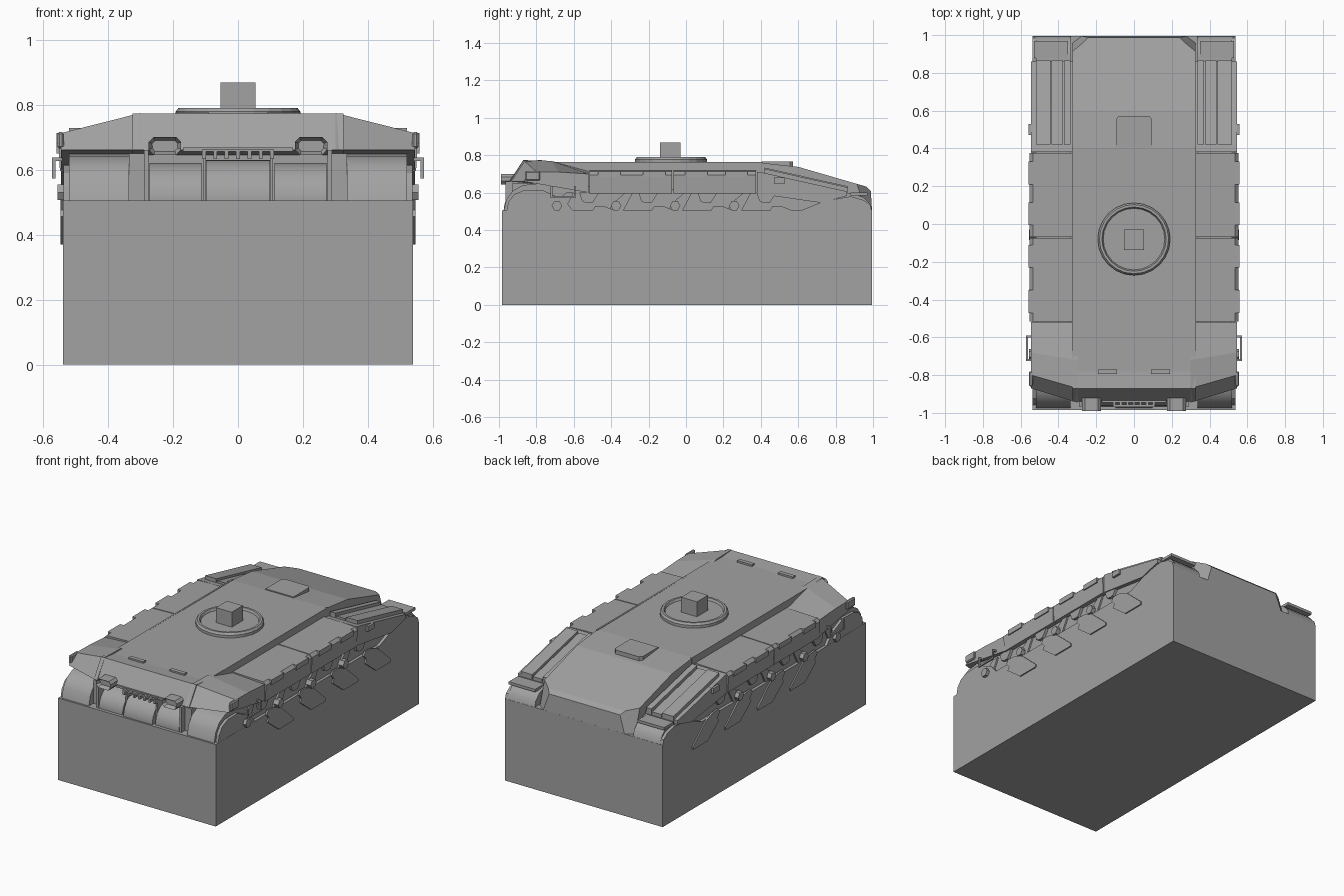
import bpy, bmesh, math
from mathutils import Matrix, Vector

cube = bpy.data.objects.get("Cube")
if cube:
    bpy.data.objects.remove(cube, do_unlink=True)

GREY = (0.36, 0.36, 0.36, 1)
mat = bpy.data.materials.new("hull_grey")
mat.use_nodes = True
mat.diffuse_color = GREY
mat.node_tree.nodes["Principled BSDF"].inputs["Base Color"].default_value = GREY


def finish(name, bm, pair=False, smooth=False, bevel=0):
    """Turn a bmesh into an object, mirrored across x when it is one of a pair."""
    bmesh.ops.recalc_face_normals(bm, faces=bm.faces[:])
    if bevel:
        bmesh.ops.bevel(bm, geom=bm.edges[:], offset=bevel, segments=1, affect='EDGES')
    mesh = bpy.data.meshes.new(name)
    bm.to_mesh(mesh)
    bm.free()
    mesh.materials.append(mat)
    if smooth:
        mesh.shade_smooth()
        mesh.set_sharp_from_angle(angle=math.radians(35))
    obj = bpy.data.objects.new(name, mesh)
    bpy.context.collection.objects.link(obj)
    if pair:
        obj.modifiers.new("Mirror", 'MIRROR').use_axis[0] = True
    return obj


def prism_mesh(points, a, b, axis='X'):
    """Extrude a profile: (y, z) along X, (x, z) along Y, (x, y) along Z."""
    place = {'X': lambda p, t: (t, p[0], p[1]),
             'Y': lambda p, t: (p[0], t, p[1]),
             'Z': lambda p, t: (p[0], p[1], t)}[axis]
    bm = bmesh.new()
    rings = [[bm.verts.new(place(p, t)) for p in points] for t in (a, b)]
    n = len(points)
    for ring in rings:
        bm.faces.new(ring)
    for i in range(n):
        j = (i + 1) % n
        bm.faces.new((rings[0][i], rings[0][j], rings[1][j], rings[1][i]))
    return bm


def prism(name, points, a, b, axis='X', **opts):
    return finish(name, prism_mesh(points, a, b, axis), **opts)


def box(name, x, y, z, **opts):
    return prism(name, [(x[0], y[0]), (x[1], y[0]), (x[1], y[1]), (x[0], y[1])],
                 z[0], z[1], 'Z', **opts)


def loft(name, sections, **opts):
    """Join matching cross-sections and cap both ends."""
    bm = bmesh.new()
    rings = [[bm.verts.new(p) for p in s] for s in sections]
    n = len(rings[0])
    bm.faces.new(rings[0])
    bm.faces.new(rings[-1])
    for r, s in zip(rings, rings[1:]):
        for i in range(n):
            j = (i + 1) % n
            bm.faces.new((r[i], r[j], s[j], s[i]))
    return finish(name, bm, **opts)


def cylinder_x(name, x, y, z, radius, sides, **opts):
    bm = bmesh.new()
    turn = Matrix.Translation(((x[0] + x[1]) / 2, y, z)) @ Matrix.Rotation(math.pi / 2, 4, 'Y')
    bmesh.ops.create_cone(bm, cap_ends=True, segments=sides, radius1=radius, radius2=radius,
                          depth=x[1] - x[0], matrix=turn)
    return finish(name, bm, **opts)


# Lower block
box("lower_block", (-0.538, 0.538), (-0.985, 0.995), (0, 0.505))

# Central deck with clipped rear corners
bm = prism_mesh([(-0.94, 0.66), (-0.87, 0.772), (-0.78, 0.764), (0.4, 0.76), (0.6, 0.738),
                 (0.965, 0.632), (0.988, 0.61), (0.995, 0.5), (-0.8, 0.5), (-0.8, 0.645)],
                -0.325, 0.325)
for s in (-1, 1):
    bmesh.ops.bisect_plane(bm, geom=bm.verts[:] + bm.edges[:] + bm.faces[:],
                           plane_co=Vector((s * 0.33, 0.925, 0.6)),
                           plane_no=Vector((s * 0.6, 0.8, 0.25)), clear_outer=True)
    bmesh.ops.holes_fill(bm, edges=[e for e in bm.edges if e.is_boundary])
finish("central_deck", bm)

# Deck edge strips and hinges
box("deck_edge_strip", (0.317, 0.327), (-0.72, 0.41), (0.72, 0.763), pair=True)
box("nose_hinge", (0.09, 0.19), (-0.795, -0.77), (0.755, 0.775), pair=True)

# Front wings sloping out and back into the side panels
loft("front_wing", [
    [(x, -0.945 + k * 0.075, 0.66), (x, -0.87 + k * 0.07, 0.774 - k * 0.062),
     (x, -0.72 + k * 0.04, 0.77 - k * 0.06), (x, -0.52, 0.715 - k * 0.015),
     (x, -0.52, 0.6), (x, -0.78, 0.645)]
    for x, k in ((0.3, 0), (0.545, 1))], pair=True)
box("wing_lip", (0.535, 0.556), (-0.86, -0.78), (0.665, 0.715), pair=True, bevel=0.006)

# Side panels, in two lengths per side
panel = [(0.32, 0.718), (0.535, 0.712), (0.553, 0.695), (0.548, 0.595), (0.5, 0.595), (0.32, 0.64)]
for name, y0, y1 in (("front_side_panel", -0.517, -0.074), ("rear_side_panel", -0.068, 0.375)):
    prism(name, panel, y0, y1, 'Y', pair=True)
for y in (-0.41, -0.17, 0.055, 0.27, 0.5):
    half = 0.06 if y < 0.4 else 0.03
    z = 0.7 if y < 0.4 else 0.67
    box("panel_clip", (0.535, 0.559), (y - half, y + half), (z - 0.02, z + 0.012), pair=True)

# Sloping rear pods with raised cover strips
prism("rear_pod", [(0.38, 0.595), (0.38, 0.712), (0.42, 0.705), (0.86, 0.607),
                   (0.86, 0.583), (0.72, 0.546)], 0.32, 0.545, pair=True)
for name, x0, x1, lift in (("pod_inner_cover", 0.335, 0.37, 0.028), ("pod_cover", 0.375, 0.437, 0.012),
                           ("pod_outer_cover", 0.443, 0.52, 0.022)):
    prism(name, [(0.42, 0.69), (0.42, 0.706 + lift), (0.865, 0.606 + lift), (0.865, 0.59)],
          x0, x1, pair=True)

# Running gear housings under the sides
prism("side_housing", [(-0.975, 0.5), (-0.96, 0.565), (-0.925, 0.612), (-0.87, 0.64), (-0.8, 0.648),
                       (0.8, 0.58), (0.88, 0.6), (0.95, 0.575), (0.985, 0.54), (0.995, 0.5)],
      0.335, 0.52, pair=True, smooth=True)
prism("front_wheel_cover", [(-0.96, 0.5), (-0.95, 0.55), (-0.92, 0.59), (-0.87, 0.612),
                            (-0.77, 0.615), (-0.65, 0.56), (-0.6, 0.5)], 0.515, 0.537, pair=True)
prism("rear_wheel_cover", [(0.6, 0.5), (0.74, 0.555), (0.88, 0.58), (0.95, 0.56),
                           (0.985, 0.535), (0.995, 0.5)], 0.515, 0.538, pair=True)
box("rear_fender_plate", (0.35, 0.53), (0.88, 0.97), (0.585, 0.602), pair=True)

# Nose drums, struts and grille
cylinder_x("middle_drum", (-0.098, 0.098), -0.85, 0.505, 0.125, 32, smooth=True)
cylinder_x("outer_drum", (0.112, 0.272), -0.85, 0.505, 0.115, 32, pair=True, smooth=True)
box("drum_strut", (0.1, 0.108), (-0.94, -0.8), (0.5, 0.645), pair=True)
box("housing_strut", (0.276, 0.29), (-0.965, -0.8), (0.5, 0.66), pair=True)
box("housing_link", (0.29, 0.335), (-0.93, -0.8), (0.5, 0.65), pair=True)
box("grille_plate", (-0.17, 0.17), (-0.945, -0.85), (0.655, 0.668))
for i in range(7):
    x = -0.105 + i * 0.035
    box("grille_bar", (x - 0.006, x + 0.006), (-0.965, -0.86), (0.632, 0.662))
box("grille_rail", (-0.11, 0.11), (-0.968, -0.955), (0.655, 0.664))

# Lamp brackets with recessed faces
bm = prism_mesh([(0.175, 0.662), (0.19, 0.645), (0.26, 0.645), (0.275, 0.662),
                 (0.275, 0.685), (0.26, 0.7), (0.19, 0.7), (0.175, 0.685)], -0.99, -0.92, 'Y')
bmesh.ops.recalc_face_normals(bm, faces=bm.faces[:])
front = [f for f in bm.faces if f.normal.y < -0.9]
bmesh.ops.inset_region(bm, faces=front, thickness=0.012, depth=0)
bmesh.ops.translate(bm, verts=list({v for f in front for v in f.verts}), vec=(0, 0.025, 0))
finish("lamp_bracket", bm, pair=True)

# Suspension paddles, knobs and mounts
paddle = [(-0.5, 0.505), (-0.485, 0.528), (-0.43, 0.525), (-0.36, 0.497), (-0.238, 0.388),
          (-0.24, 0.37), (-0.38, 0.37), (-0.49, 0.455), (-0.475, 0.475)]
mount = [(-0.57, 0.6), (-0.555, 0.555), (-0.535, 0.545), (-0.5, 0.545), (-0.465, 0.6)]
for i in range(4):
    dy = i * 0.316
    prism("paddle", [(y + dy, z) for y, z in paddle], 0.535, 0.546, pair=True)
    prism("paddle_mount", [(y + dy, z) for y, z in mount], 0.49, 0.538, pair=True)
    cylinder_x("paddle_knob", (0.515, 0.556), -0.69 + dy, 0.53, 0.028, 6, pair=True)
    prism("knob_arm", [(y + dy, z) for y, z in ((-0.73, 0.505), (-0.7, 0.55), (-0.64, 0.6),
                                                (-0.6, 0.6), (-0.65, 0.505))], 0.5, 0.53, pair=True)

# Side handles
for y in (-0.72, -0.595):
    box("handle_post", (0.562, 0.572), (y - 0.005, y + 0.005), (0.575, 0.637), pair=True)
    box("handle_foot", (0.54, 0.572), (y - 0.005, y + 0.005), (0.627, 0.637), pair=True)
box("handle_bar", (0.562, 0.572), (-0.725, -0.59), (0.572, 0.582), pair=True)

# Roof ring with a lowered floor, and its pedestal
bm = bmesh.new()
prev = None
for r, z in ((0.192, 0.75), (0.192, 0.778), (0.183, 0.79), (0.17, 0.79), (0.163, 0.776)):
    ring = [bm.verts.new((r * math.cos(a), r * math.sin(a) - 0.08, z))
            for a in (math.tau * i / 24 for i in range(24))]
    if prev:
        for i in range(24):
            j = (i + 1) % 24
            bm.faces.new((prev[i], prev[j], ring[j], ring[i]))
    prev = ring
bm.faces.new(prev)
finish("roof_ring", bm)
box("roof_pedestal", (-0.054, 0.054), (-0.138, -0.03), (0.76, 0.868))

# Rear roof hatch
prism("rear_hatch", [(-0.095, 0.405), (0.095, 0.405), (0.095, 0.555), (0.08, 0.572),
                     (-0.08, 0.572), (-0.095, 0.555)], 0.73, 0.766, 'Z')
